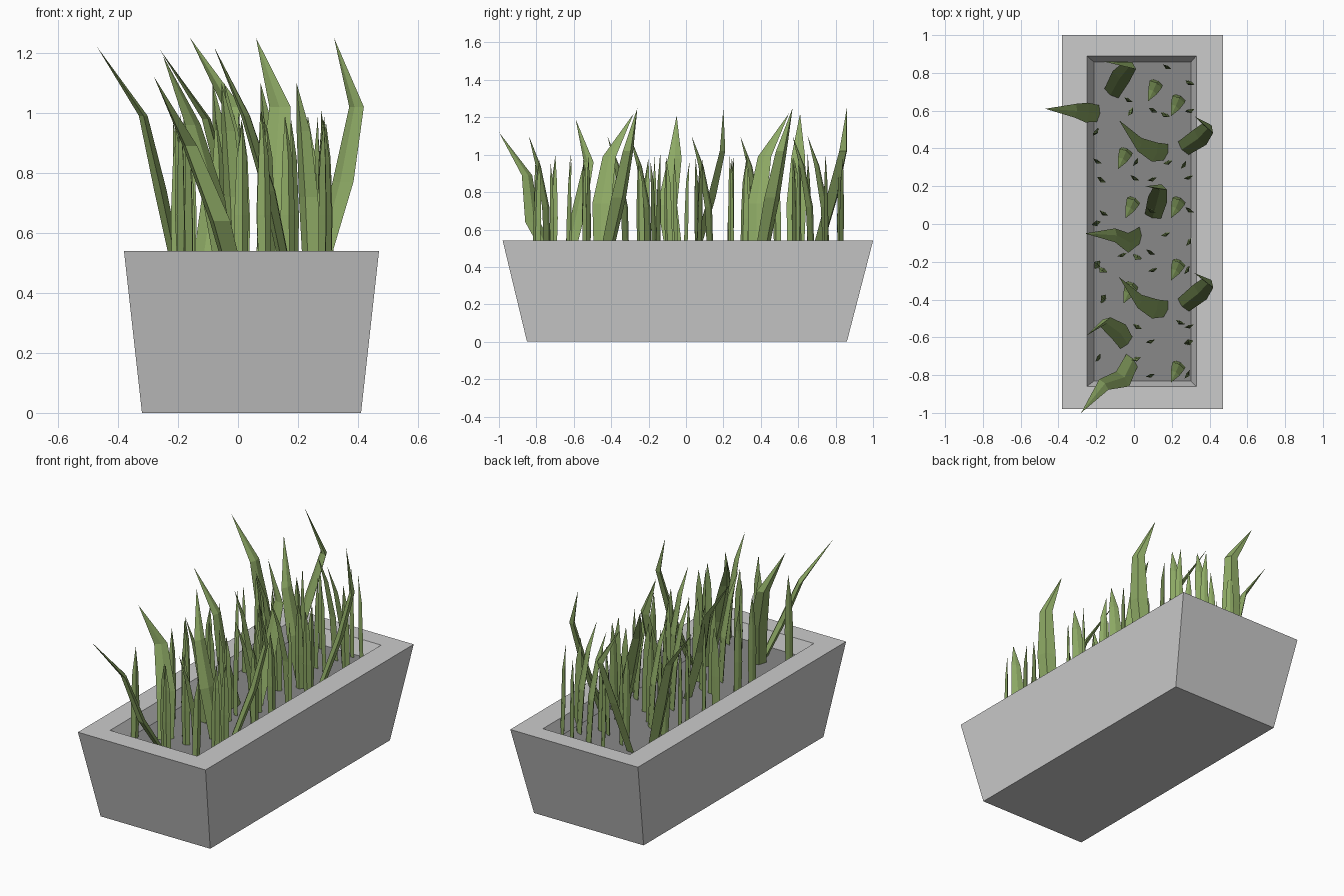
import bpy, bmesh, math, random
from mathutils import Vector

random.seed(4)
SOIL_Z = 0.45


def material(name, color):
    m = bpy.data.materials.new(name)
    m.diffuse_color = color
    return m


def finish(name, bm, mat=None):
    bmesh.ops.recalc_face_normals(bm, faces=bm.faces)
    me = bpy.data.meshes.new(name)
    bm.to_mesh(me)
    bm.free()
    ob = bpy.data.objects.new(name, me)
    bpy.context.collection.objects.link(ob)
    if mat:
        me.materials.append(mat)


def rect(bm, x0, x1, y0, y1, z):
    return [bm.verts.new((x, y, z)) for x, y in ((x0, y0), (x1, y0), (x1, y1), (x0, y1))]


def bridge(bm, a, b):
    n = len(a)
    for i in range(n):
        bm.faces.new((a[i], a[(i + 1) % n], b[(i + 1) % n], b[i]))


# Tapered planter: outer wall, rim and inner wall
bm = bmesh.new()
rings = [rect(bm, -0.32, 0.41, -0.85, 0.86, 0),
         rect(bm, -0.38, 0.47, -0.98, 1.0, 0.54),
         rect(bm, -0.25, 0.33, -0.86, 0.89, 0.54),
         rect(bm, -0.21, 0.30, -0.83, 0.855, SOIL_Z)]
for a, b in zip(rings, rings[1:]):
    bridge(bm, a, b)
bm.faces.new(rings[0])
bm.faces.new(rings[-1])
finish("planter", bm)

# Soil
bm = bmesh.new()
bm.faces.new(rect(bm, -0.213, 0.303, -0.832, 0.857, SOIL_Z + 0.005))
finish("soil", bm, material("soil_grey", (0.25, 0.25, 0.25, 1)))

grass = material("grass_green", (0.27, 0.40, 0.13, 1))


def blade(bm, pts, width, side):
    """Keeled leaf: diamond sections along pts, ending in a point."""
    side = Vector((side[0], side[1], 0)).normalized()
    out = side.cross(Vector((0, 0, 1)))
    prev = None
    for p, k in zip(pts[:-1], (0.85, 1.0, 0.7)):
        w, t = width * k / 2, width * k * 0.2
        c = Vector(p)
        ring = [bm.verts.new(c + o) for o in (side * w, out * t * 1.4, -side * w, -out * t * 0.6)]
        if prev:
            bridge(bm, prev, ring)
        else:
            bm.faces.new(ring)
        prev = ring
    tip = bm.verts.new(pts[-1])
    for i in range(4):
        bm.faces.new((prev[i], prev[(i + 1) % 4], tip))


# Tall bent leaves: base, middle, bend as (x, y), then tip as (x, y, z)
tall = [
    ((-0.19, 0.585), (-0.25, 0.59), (-0.31, 0.60), (-0.47, 0.61, 1.22)),
    ((-0.12, 0.69), (-0.07, 0.78), (-0.02, 0.84), (-0.16, 0.86, 1.25)),
    ((0.26, 0.40), (0.35, 0.46), (0.395, 0.51), (0.32, 0.57, 1.25)),
    ((0.26, -0.43), (0.35, -0.36), (0.395, -0.31), (0.32, -0.26, 1.25)),
    ((0.10, 0.04), (0.125, 0.13), (0.14, 0.19), (0.06, 0.20, 1.25)),
    ((0.17, 0.38), (0.11, 0.38), (0.03, 0.42), (-0.08, 0.55, 1.22)),
    ((0.17, -0.45), (0.11, -0.45), (0.03, -0.41), (-0.08, -0.28, 1.22)),
    ((0.03, -0.06), (-0.03, -0.10), (-0.10, -0.06), (-0.26, -0.05, 1.21)),
    ((-0.04, -0.63), (-0.08, -0.57), (-0.15, -0.52), (-0.25, -0.59, 1.19)),
    ((-0.01, -0.72), (-0.06, -0.82), (-0.16, -0.85), (-0.28, -1.0, 1.12)),
]
bm = bmesh.new()
for b, m, c, tip in tall:
    dz = tip[2] - 1.22
    pts = [(*b, SOIL_Z), (*m, 0.74 + dz), (*c, 0.99 + dz), tip]
    d = Vector(c) - Vector(b)
    blade(bm, pts, 0.105, (-d.y, d.x))
finish("tall_leaves", bm, grass)

# Medium leaves leaning the same way
medium = [(0.10, 0.72), (0.22, 0.64), (-0.06, 0.36), (-0.02, 0.10), (0.22, 0.10),
          (0.22, -0.23), (-0.03, -0.35), (0.22, -0.77)]
bm = bmesh.new()
for x, y in medium:
    pts = [(x + 0.025, y + 0.03, SOIL_Z), (x + 0.015, y + 0.02, 0.72),
           (x - 0.002, y - 0.02, 0.94), (x - 0.025, y - 0.07, 1.10)]
    blade(bm, pts, 0.075, (1, -0.6))
finish("medium_leaves", bm, grass)

# Short upright leaves
short = [(0.18, 0.83), (0.30, 0.75), (-0.02, 0.82), (-0.03, 0.66), (0.10, 0.60), (0.17, 0.58),
         (0.30, 0.60), (-0.20, 0.49), (-0.02, 0.60), (0.26, 0.31), (0.29, 0.25), (-0.19, 0.33),
         (-0.17, 0.23), (0.01, 0.33), (0.01, 0.24), (0.10, 0.24), (0.18, 0.33), (-0.16, 0.06),
         (0.30, 0.07), (0.10, 0.07), (-0.20, 0.0), (0.17, -0.05), (0.29, -0.09), (-0.06, -0.16),
         (0.02, -0.17), (0.09, -0.15), (-0.19, -0.22), (-0.16, -0.24), (0.28, -0.24), (0.10, -0.24),
         (-0.16, -0.40), (0.02, -0.54), (0.25, -0.52), (0.29, -0.54), (0.09, -0.62), (0.01, -0.71),
         (0.29, -0.63), (-0.19, -0.71), (0.09, -0.80), (0.28, -0.80)]
bm = bmesh.new()
for x, y in short:
    a = random.choice((-0.5, 0.3, 1.0))
    dx, dy = random.uniform(-0.025, 0.01), random.uniform(-0.02, 0.02)
    h = random.uniform(0.96, 1.01)
    pts = [(x, y, SOIL_Z), (x + dx * 0.3, y + dy * 0.3, 0.66),
           (x + dx * 0.4, y + dy * 0.5, 0.85), (x + dx, y + dy, h)]
    blade(bm, pts, 0.05, (math.cos(a), math.sin(a)))
finish("short_leaves", bm, grass)
